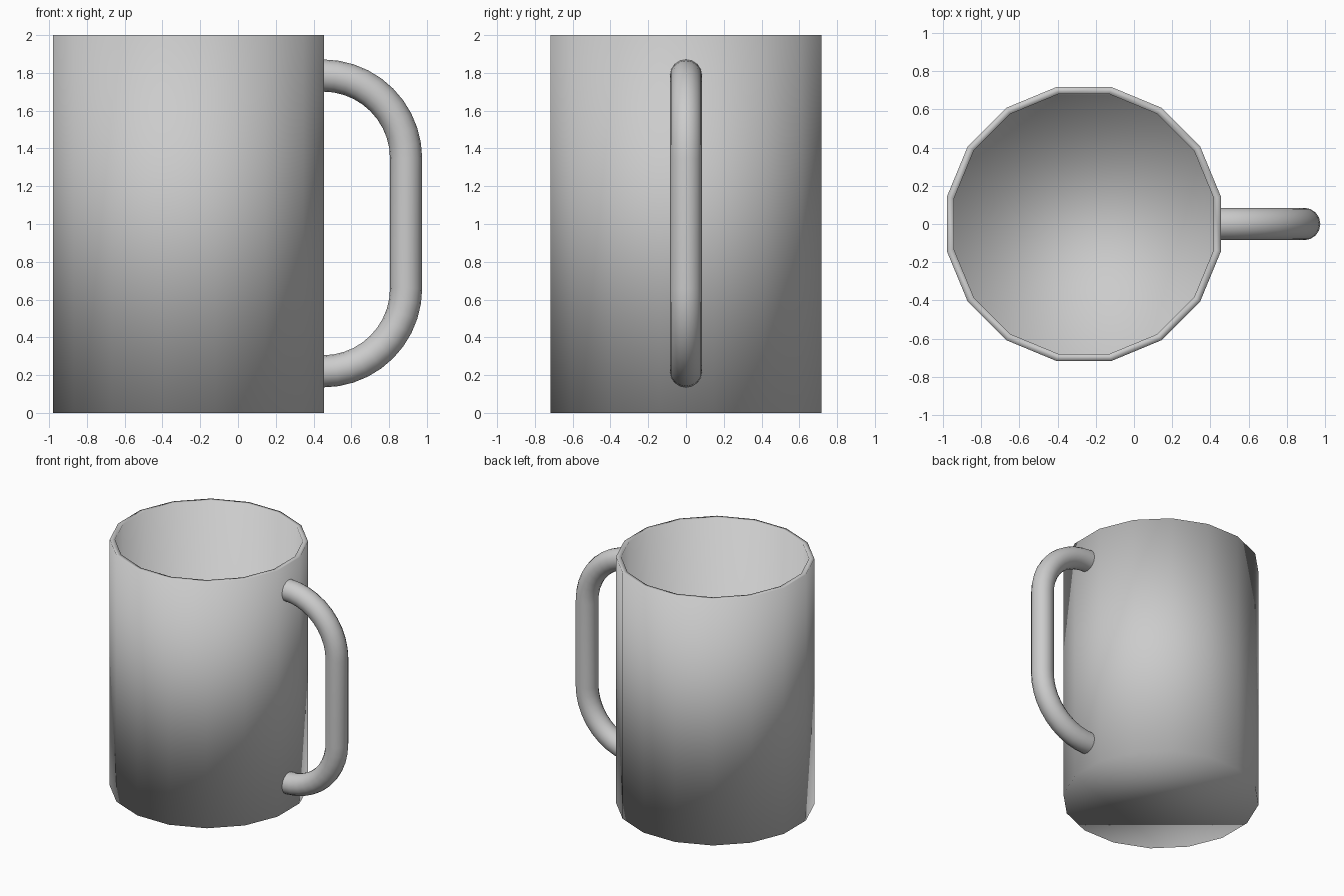
import bpy, bmesh
from math import sin, cos, pi, radians
from mathutils import Matrix

if "Cube" in bpy.data.objects:
    bpy.data.objects.remove(bpy.data.objects["Cube"])

CX = -0.262          # cup axis
R = 0.717 / cos(pi / 16)
WALL = 0.038


def link(name, data):
    ob = bpy.data.objects.new(name, data)
    bpy.context.collection.objects.link(ob)
    return ob


# Cup body: 16-sided open cylinder, flat sides facing the axes
bm = bmesh.new()
bmesh.ops.create_cone(bm, cap_ends=True, segments=16, radius1=R, radius2=R, depth=2)
v = bm.verts[:][0].co
offset = pi / 16 if min(abs(v.x), abs(v.y)) < 1e-4 else 0
bmesh.ops.transform(bm, verts=bm.verts,
                    matrix=Matrix.Translation((CX, 0, 1)) @ Matrix.Rotation(offset, 4, 'Z'))
bm.normal_update()
bmesh.ops.delete(bm, geom=[f for f in bm.faces if f.normal.z > 0.9], context='FACES_ONLY')
for f in bm.faces:
    f.smooth = True
mesh = bpy.data.meshes.new("cup_body")
bm.to_mesh(mesh)
bm.free()
cup = link("cup_body", mesh)
wall = cup.modifiers.new("wall", 'SOLIDIFY')
wall.thickness = WALL
wall.offset = -1
wall.use_even_offset = True

# Handle: round tube along two quarter arcs joined by a straight grip
r, x0, zmid, half = 0.44, 0.45, 1.003, 0.343
top = [(x0 + r * sin(a), zmid + half + r * cos(a))
       for a in (radians(90 * i / 10) for i in range(11))]
top.insert(0, (0.43, top[0][1]))
path = top + [(x, 2 * zmid - z) for x, z in reversed(top)]

curve = bpy.data.curves.new("handle", 'CURVE')
curve.dimensions = '3D'
curve.bevel_depth = 0.085
curve.bevel_resolution = 6
curve.use_fill_caps = True
spline = curve.splines.new('POLY')
spline.points.add(len(path) - 1)
for p, (x, z) in zip(spline.points, path):
    p.co = (x, 0, z, 1)
spline.use_smooth = True
link("handle", curve)
